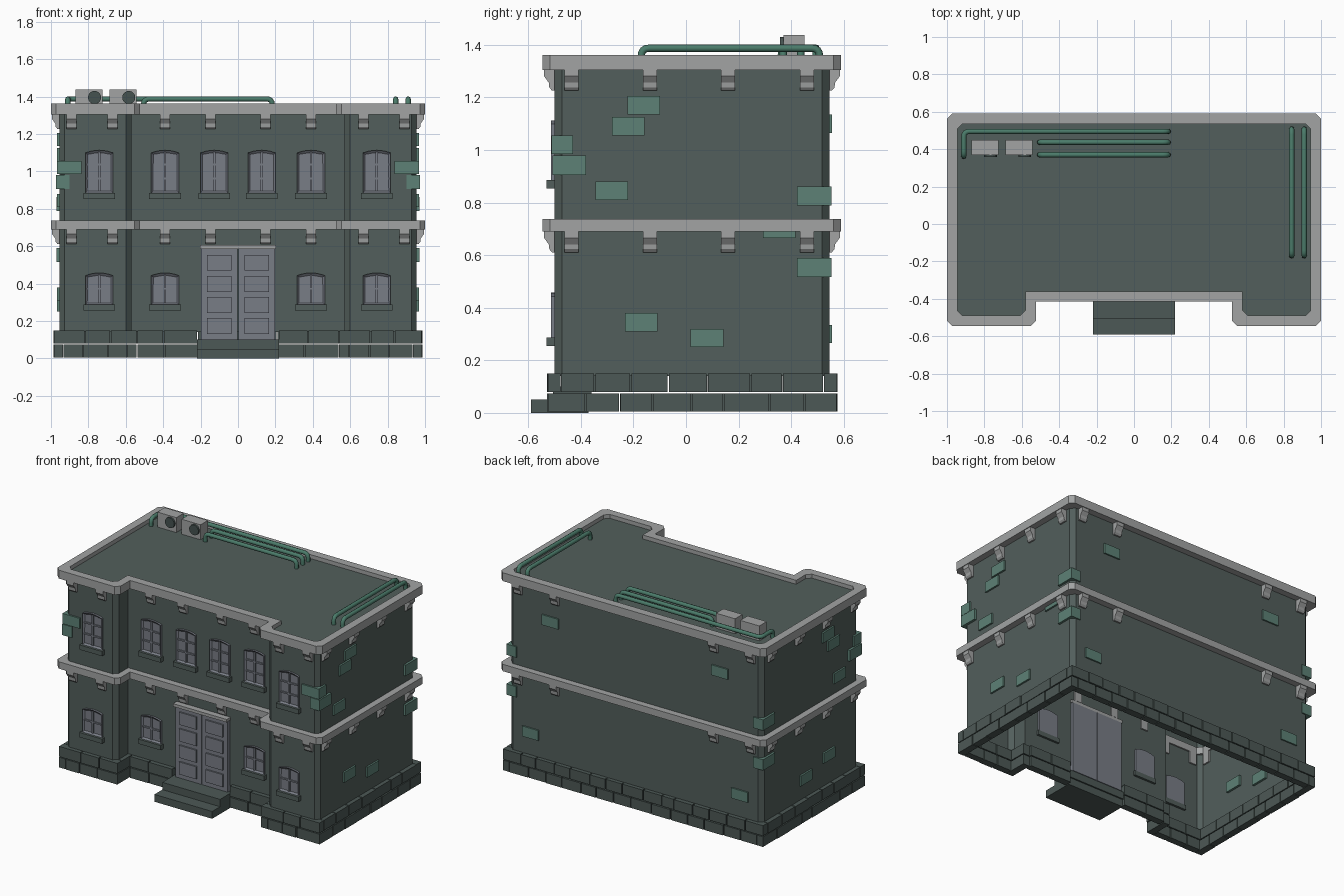
import bpy, bmesh, math, random
from mathutils import Matrix, Vector

if "Cube" in bpy.data.objects:
    bpy.data.objects.remove(bpy.data.objects["Cube"])

random.seed(4)


def material(name, rgb):
    m = bpy.data.materials.new(name)
    m.diffuse_color = (*rgb, 1)
    m.use_nodes = True
    m.node_tree.nodes["Principled BSDF"].inputs["Base Color"].default_value = m.diffuse_color
    return m


WALL = material("dark green plaster", (0.085, 0.113, 0.106))
STONE = material("dark base stone", (0.073, 0.099, 0.092))
TRIM = material("light grey trim", (0.36, 0.37, 0.37))
BRICK = material("green brick", (0.11, 0.22, 0.18))
GLASS = material("blue grey joinery", (0.19, 0.205, 0.24))
PIPE = material("green pipe", (0.07, 0.20, 0.145))
FAN = material("fan grille", (0.06, 0.085, 0.08))


def finish(name, bm, mat):
    bmesh.ops.recalc_face_normals(bm, faces=bm.faces)
    me = bpy.data.meshes.new(name)
    bm.to_mesh(me)
    bm.free()
    me.materials.append(mat)
    ob = bpy.data.objects.new(name, me)
    bpy.context.collection.objects.link(ob)
    return ob


def box(bm, x0, x1, y0, y1, z0, z1):
    m = Matrix.Translation(((x0 + x1) / 2, (y0 + y1) / 2, (z0 + z1) / 2)) @ \
        Matrix.Diagonal((abs(x1 - x0), abs(y1 - y0), abs(z1 - z0), 1))
    bmesh.ops.create_cube(bm, size=1, matrix=m)


def prism(bm, front, back):
    """Closed solid between two matching point loops; returns the front face."""
    a = [bm.verts.new(p) for p in front]
    b = [bm.verts.new(p) for p in back]
    n = len(a)
    for i in range(n):
        j = (i + 1) % n
        bm.faces.new((a[j], a[i], b[i], b[j]))
    bm.faces.new(b[::-1])
    return bm.faces.new(a)


def outline(d, c=0.028):
    """Building footprint offset outward by d, with cut outer corners."""
    hx, yb, yf, rx, yr = 0.955 + d, 0.545 + d, -0.5 - d, 0.57 - d, -0.37 - d
    half = [(hx - c, yb), (hx, yb - c), (hx, yf + c), (hx - c, yf),
            (rx + c, yf), (rx, yf + c), (rx, yr)]
    return half + [(-x, y) for x, y in reversed(half)]


# Wall shell with the flat roof, open underneath
bm = bmesh.new()
lo = [bm.verts.new((x, y, 0.14)) for x, y in outline(0)]
hi = [bm.verts.new((x, y, 1.335)) for x, y in outline(0)]
for i in range(len(lo)):
    j = (i + 1) % len(lo)
    bm.faces.new((lo[i], lo[j], hi[j], hi[i]))
bm.faces.new(hi)
finish("walls_and_roof", bm, WALL)

# Cornice rings
for name, z0, z1 in (("roof_cornice", 1.305, 1.362), ("floor_cornice", 0.69, 0.737)):
    bm = bmesh.new()
    loops = [[bm.verts.new((x, y, z)) for x, y in outline(d)]
             for d, z in ((0.045, z0), (0.045, z1), (-0.01, z1), (-0.01, z0))]
    for k in range(4):
        a, b = loops[k], loops[(k + 1) % 4]
        for i in range(len(a)):
            j = (i + 1) % len(a)
            bm.faces.new((a[i], a[j], b[j], b[i]))
    finish(name, bm, TRIM)

# Cornice brackets: a stepped profile swept sideways
PROFILE = [(-0.01, 0), (0.04, 0), (0.04, -0.025), (0.022, -0.05), (0.02, -0.068),
           (0.01, -0.08), (-0.01, -0.08)]


def bracket(bm, x, y, z, ang):
    m = Matrix.Translation((x, y, z)) @ Matrix.Rotation(ang, 4, 'Z')
    prism(bm, [m @ Vector((s, -0.027, t)) for s, t in PROFILE],
          [m @ Vector((s, 0.027, t)) for s, t in PROFILE])


bm = bmesh.new()
for z in (1.306, 0.691):
    for s in (1, -1):
        for x, y in ((0.89, -0.5), (0.67, -0.5), (0.39, -0.37), (0.147, -0.37)):
            bracket(bm, s * x, y, z, -math.pi / 2)
        for x in (0.88, 0.6):
            bracket(bm, s * x, 0.545, z, math.pi / 2)
        for y in (-0.435, -0.137, 0.16, 0.46):
            bracket(bm, s * 0.955, y, z, 0 if s > 0 else math.pi)
finish("cornice_brackets", bm, TRIM)

# Stone base: two staggered courses of blocks along every wall
T, G = 0.05, 0.003


def course(bm, a, b, fixed, inward, along_x, row):
    n = max(1, round((b - a) / 0.135))
    cuts = [a] + [a + (b - a) * (i + random.uniform(-0.15, 0.15)) / n
                  for i in range(1, n)] + [b]
    z0, z1 = (0.005, 0.074) if row == 0 else (0.08, 0.15)
    for u, v in zip(cuts, cuts[1:]):
        out = fixed - inward * random.uniform(-0.004, 0.001)
        if along_x:
            box(bm, u + G, v - G, out, fixed + inward * T, z0, z1)
        else:
            box(bm, out, fixed + inward * T, u + G, v - G, z0, z1)


bm = bmesh.new()
for row in (0, 1):
    tx, ty = (T, 0) if row == 0 else (0, T)
    course(bm, -0.985 + tx, 0.985 - tx, 0.575, -1, True, row)
    for s in (1, -1):
        course(bm, -0.528 + ty, 0.575 - ty, s * 0.985, -s, False, row)
        course(bm, -0.528 + ty, -0.36, s * 0.54, s, False, row)
        for a, b, y in ((0.54 + tx, 0.985 - tx, -0.528), (0.215, 0.54, -0.4)):
            a, b = sorted((s * a, s * b))
            course(bm, a, b, y, 1, True, row)
finish("base_stones", bm, STONE)

# Entrance steps
bm = bmesh.new()
box(bm, -0.218, 0.218, -0.59, -0.37, 0, 0.05)
box(bm, -0.218, 0.218, -0.505, -0.36, 0.05, 0.1)
finish("entrance_steps", bm, STONE)

# Double door with raised panels, and its lintel
bm = bmesh.new()
for s in (1, -1):
    box(bm, s * 0.002, s * 0.197, -0.392, -0.355, 0.1, 0.586)
    for k in range(4):
        z = 0.13 + k * 0.113
        box(bm, s * 0.035, s * 0.165, -0.402, -0.39, z, z + 0.085)
finish("double_door", bm, GLASS)
bm = bmesh.new()
box(bm, -0.203, 0.203, -0.412, -0.355, 0.586, 0.606)
finish("door_lintel", bm, TRIM)

# Windows: arched frame, sunken panes, glazing bars; sills below
wins, sills = bmesh.new(), bmesh.new()


def window(x, wall, z0, z1, rows):
    w, rise, y = 0.074, 0.014, wall - 0.014
    shape = [(x - w, z0), (x + w, z0)]
    for i in range(7):
        t = 1 - i / 3
        shape.append((x + w * t, z1 - rise * t * t))
    f = prism(wins, [(px, y, pz) for px, pz in shape],
              [(px, wall + 0.015, pz) for px, pz in shape])
    wins.normal_update()
    bmesh.ops.inset_individual(wins, faces=[f], thickness=0.014, depth=-0.011)
    box(wins, x - 0.006, x + 0.006, y + 0.002, wall, z0 + 0.01, z1 - 0.01)
    for k in range(1, rows):
        z = z0 + (z1 - z0) * k / rows
        box(wins, x - w + 0.01, x + w - 0.01, y + 0.003, wall, z - 0.005, z + 0.005)
    box(sills, x - 0.085, x + 0.085, wall - 0.03, wall + 0.015, z0 - 0.032, z0)


for s in (1, -1):
    for x, wall in ((0.742, -0.5), (0.39, -0.37), (0.127, -0.37)):
        window(s * x, wall, 0.885, 1.113, 3)
        if x > 0.2:
            window(s * x, wall, 0.287, 0.457, 2)
finish("windows", wins, GLASS)
finish("window_sills", sills, WALL)

# Loose green bricks standing out of the walls
bm = bmesh.new()
SIDE = [(-0.16, 1.17), (-0.22, 1.09), (-0.283, 0.845), (0.355, 0.70), (-0.17, 0.345),
        (0.08, 0.285)]
for s in (1, -1):
    for y, z in SIDE:
        box(bm, s * 0.94, s * 0.967, y - 0.062, y + 0.062, z - 0.035, z + 0.035)
    for x, z in ((0.64, 1.10), (0.79, 0.3)):
        box(bm, s * x - 0.062, s * x + 0.062, 0.53, 0.555, z - 0.035, z + 0.035)
    box(bm, s * 0.838, s * 0.968, -0.511, -0.43, 0.985, 1.055)   # front corner pair
    box(bm, s * 0.9, s * 0.972, -0.508, -0.38, 0.905, 0.98)
    for z in (0.825, 0.553):                                     # back corner pair
        box(bm, s * 0.895, s * 0.97, 0.423, 0.553, z - 0.037, z + 0.037)
finish("loose_bricks", bm, BRICK)

# Rooftop cooling units with round fans
units, fans = bmesh.new(), bmesh.new()
for x in (-0.797, -0.614):
    box(units, x - 0.072, x + 0.072, 0.37, 0.45, 1.335, 1.437)
    bmesh.ops.create_cone(fans, cap_ends=True, segments=18, radius1=0.035, radius2=0.035,
                          depth=0.02, matrix=Matrix.Translation((x + 0.03, 0.367, 1.395))
                          @ Matrix.Rotation(math.pi / 2, 4, 'X'))
finish("cooling_units", units, TRIM)
finish("cooling_fans", fans, FAN)


# Roof pipes: swept round tubes with rounded bends
def pipe(name, pts, r=0.03):
    pts = [Vector(p) for p in pts]
    path = [pts[0]]
    for a, p, b in zip(pts, pts[1:], pts[2:]):
        u, v = p + (a - p).normalized() * r, p + (b - p).normalized() * r
        path += [u.lerp(p, t).lerp(p.lerp(v, t), t) for t in (0, 0.25, 0.5, 0.75, 1)]
    path.append(pts[-1])
    cu = bpy.data.curves.new(name, 'CURVE')
    cu.dimensions, cu.bevel_depth, cu.bevel_resolution = '3D', 0.014, 2
    sp = cu.splines.new('POLY')
    sp.points.add(len(path) - 1)
    for q, p in zip(sp.points, path):
        q.co = (*p, 1)
    cu.materials.append(PIPE)
    bpy.context.collection.objects.link(bpy.data.objects.new(name, cu))


Z0, Z1 = 1.33, 1.387
pipe("long_roof_pipe", [(-0.91, 0.362, Z0), (-0.91, 0.362, Z1), (-0.91, 0.495, Z1),
                        (0.183, 0.495, Z1), (0.183, 0.495, Z0)])
for i, y in enumerate((0.437, 0.37)):
    pipe(f"short_roof_pipe_{i}", [(-0.505, y, Z0), (-0.505, y, Z1), (0.183, y, Z1), (0.183, y, Z0)])
for i, x in enumerate((0.843, 0.91)):
    pipe(f"side_roof_pipe_{i}", [(x, 0.508, Z0), (x, 0.508, Z1), (x, -0.17, Z1), (x, -0.17, Z0)])
